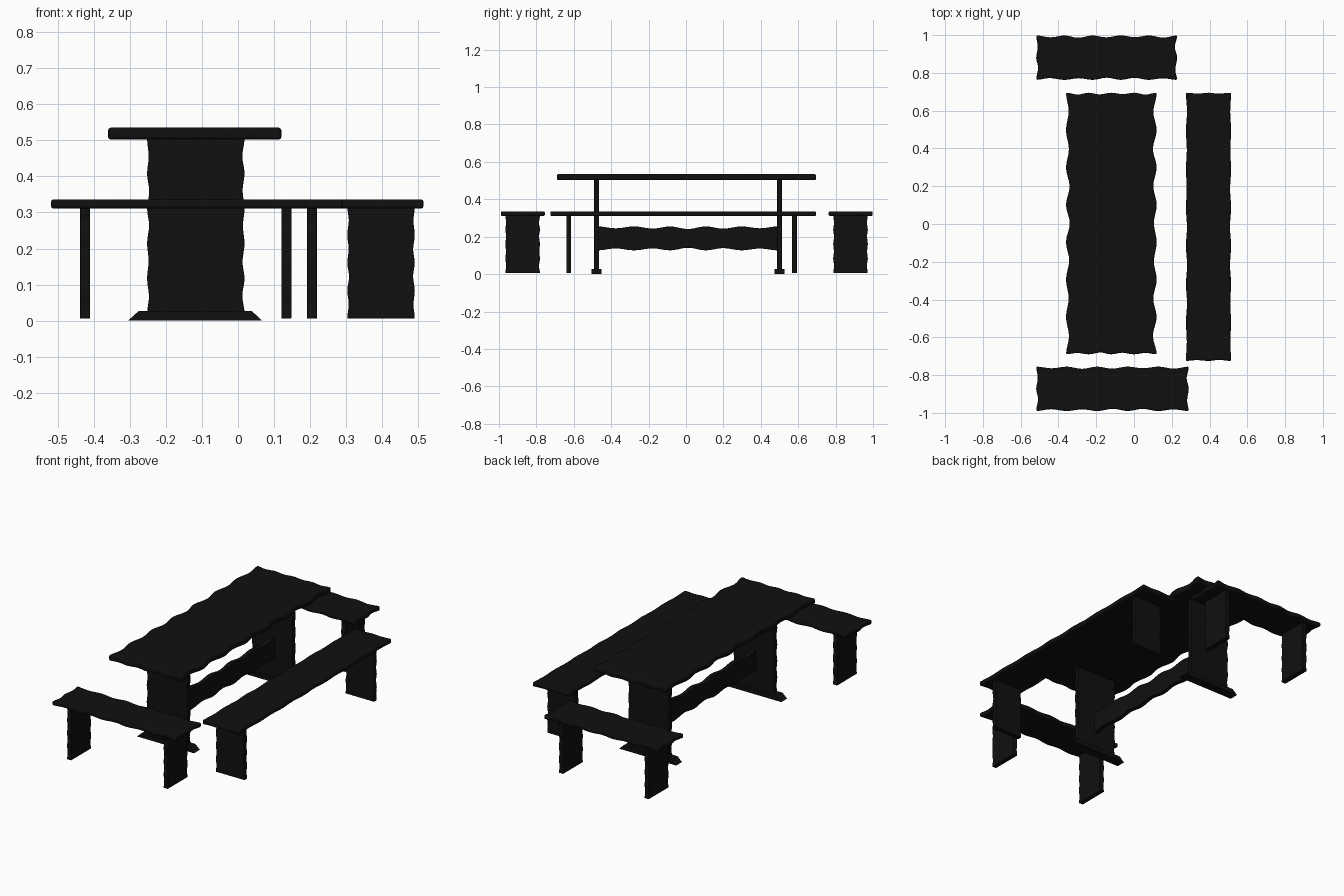
import bpy, bmesh, math

if "Cube" in bpy.data.objects:
    bpy.data.objects.remove(bpy.data.objects["Cube"])

wood = bpy.data.materials.new("dark_wood")
wood.diffuse_color = (0.005, 0.005, 0.005, 1)
wood.use_nodes = True
wood.node_tree.nodes["Principled BSDF"].inputs["Base Color"].default_value = wood.diffuse_color


def finish(name, bm, bevel):
    bmesh.ops.recalc_face_normals(bm, faces=bm.faces)
    me = bpy.data.meshes.new(name)
    bm.to_mesh(me)
    bm.free()
    me.materials.append(wood)
    ob = bpy.data.objects.new(name, me)
    bpy.context.collection.objects.link(ob)
    if bevel:
        mod = ob.modifiers.new("soft_edges", 'BEVEL')
        mod.width = bevel
        mod.segments = 2
        mod.limit_method = 'ANGLE'
        mod.angle_limit = math.radians(50)
    bpy.ops.object.select_all(action='DESELECT')
    ob.select_set(True)
    bpy.context.view_layer.objects.active = ob
    bpy.ops.object.shade_smooth_by_angle(angle=math.radians(35))


def prism(name, outline, axes, w0, w1, bevel):
    """Extrude a 2D outline; axes names the world axes of u, v and thickness."""
    bm = bmesh.new()
    rings = []
    for w in (w0, w1):
        ring = []
        for u, v in outline:
            p = dict(zip(axes, (u, v, w)))
            ring.append(bm.verts.new((p['x'], p['y'], p['z'])))
        rings.append(ring)
    a, b = rings
    n = len(a)
    bm.faces.new(a)
    bm.faces.new(b[::-1])
    for i in range(n):
        j = (i + 1) % n
        bm.faces.new((a[i], a[j], b[j], b[i]))
    finish(name, bm, bevel)


def slab(name, axes, u, v, w, wave_u=(0, 0), wave_v=(0, 0), bevel=0.004):
    """Live-edge plank: waves are (depth, count) on the edges along u and along v."""
    def edge(p, q, inward, wave):
        depth, count = wave
        steps = max(1, count * 8)
        pts = []
        for i in range(steps):
            t = i / steps
            d = depth * 0.5 * (1 - math.cos(2 * math.pi * count * t))
            d *= 0.85 + 0.15 * math.sin(9 * t + p[0] * 7)
            pts.append((p[0] + (q[0] - p[0]) * t + inward[0] * d,
                        p[1] + (q[1] - p[1]) * t + inward[1] * d))
        return pts
    (u0, u1), (v0, v1) = u, v
    outline = (edge((u0, v0), (u1, v0), (0, 1), wave_u)
               + edge((u1, v0), (u1, v1), (-1, 0), wave_v)
               + edge((u1, v1), (u0, v1), (0, -1), wave_u)
               + edge((u0, v1), (u0, v0), (1, 0), wave_v))
    prism(name, outline, axes, w[0], w[1], bevel)


# Table top
slab("table_top", 'xyz', (-0.36, 0.12), (-0.69, 0.695), (0.502, 0.535),
     (0.010, 4), (0.020, 7), 0.007)

# Table legs and their feet
for label, y in (("front", -0.478), ("back", 0.50)):
    slab(f"table_{label}_leg", 'xzy', (-0.252, 0.018), (0.02, 0.505),
         (y - 0.013, y + 0.013), wave_v=(0.006, 5), bevel=0.002)
    foot = [(-0.305, 0), (0.067, 0), (0.038, 0.027), (-0.275, 0.027)]
    prism(f"table_{label}_foot", foot, 'xzy', y - 0.027, y + 0.027, 0)

# Stretcher between the table legs
slab("stretcher", 'yzx', (-0.47, 0.49), (0.127, 0.255), (-0.13, -0.104),
     wave_u=(0.014, 5), bevel=0.002)

# Long bench at the side
slab("side_bench_seat", 'xyz', (0.275, 0.514), (-0.725, 0.695), (0.311, 0.336),
     (0.006, 2), (0.006, 7), 0.006)
for label, y in (("front", -0.627), ("back", 0.58)):
    slab(f"side_bench_{label}_leg", 'xzy', (0.303, 0.49), (0.006, 0.315),
         (y - 0.013, y + 0.013), wave_v=(0.005, 4), bevel=0.002)

# Short benches at both ends
for label, x1, y0, y1, leg_x in (("front", 0.29, -0.99, -0.755, 0.205),
                                 ("back", 0.228, 0.763, 0.998, 0.134)):
    slab(f"{label}_bench_seat", 'xyz', (-0.518, x1), (y0, y1), (0.311, 0.336),
         (0.012, 5), (0.012, 2), 0.006)
    for side, x in (("left", -0.424), ("right", leg_x)):
        slab(f"{label}_bench_{side}_leg", 'yzx', (y0 + 0.024, y1 - 0.026),
             (0.006, 0.315), (x - 0.014, x + 0.014), wave_v=(0.005, 4), bevel=0.002)
